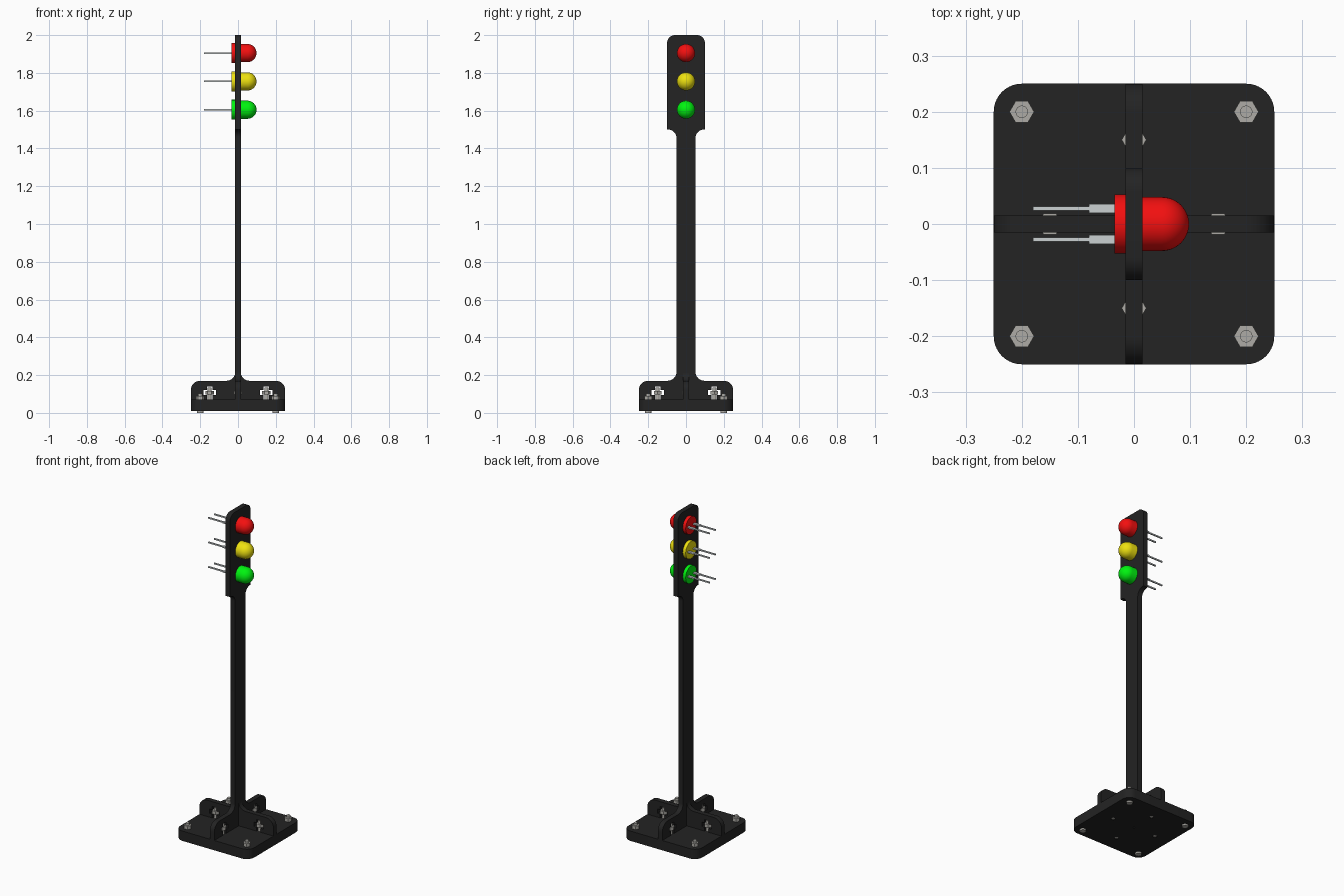
import bpy, bmesh
from math import pi, sin, cos, radians
from mathutils import Vector, Matrix

if "Cube" in bpy.data.objects:
    bpy.data.objects.remove(bpy.data.objects["Cube"])


def material(name, rgb):
    m = bpy.data.materials.new(name)
    m.diffuse_color = (*rgb, 1)
    m.use_nodes = True
    m.node_tree.nodes["Principled BSDF"].inputs["Base Color"].default_value = m.diffuse_color
    return m


BLACK = material("black_acrylic", (0.017, 0.017, 0.017))
STEEL = material("steel", (0.42, 0.41, 0.38))
LEAD = material("lead_metal", (0.6, 0.64, 0.65))
COLOURS = {"red": (0.9, 0.005, 0.005), "yellow": (0.85, 0.75, 0.005),
           "green": (0.0, 0.9, 0.005)}


def finish(ob, mat):
    ob.data.materials.clear()
    ob.data.materials.append(mat)
    bpy.ops.object.select_all(action='DESELECT')
    ob.select_set(True)
    bpy.context.view_layer.objects.active = ob
    if ob.type == 'CURVE':
        bpy.ops.object.convert(target='MESH')
    bpy.ops.object.shade_smooth_by_angle(angle=radians(30))
    return bpy.context.object


def rounded(points, n=10):
    """Outline from (u, v) or (u, v, radius) corners."""
    out = []
    for i, q in enumerate(points):
        p = Vector(q[:2])
        if len(q) < 3:
            out.append(p)
            continue
        r = q[2]
        a = (Vector(points[i - 1][:2]) - p).normalized()
        b = (Vector(points[(i + 1) % len(points)][:2]) - p).normalized()
        for k in range(n + 1):
            t = k / n * pi / 2
            out.append(p + r * (a + b - cos(t) * b - sin(t) * a))
    return out


def circle(x, y, r, n=24):
    return [Vector((x + r * cos(2 * pi * k / n), y + r * sin(2 * pi * k / n))) for k in range(n)]


def sheet(name, loops, thickness, mat, loc=(0, 0, 0), rot=(0, 0, 0)):
    """Flat cut sheet; loops after the first are holes."""
    cu = bpy.data.curves.new(name, 'CURVE')
    cu.dimensions = '2D'
    cu.fill_mode = 'BOTH'
    cu.extrude = thickness / 2
    for loop in loops:
        s = cu.splines.new('POLY')
        s.points.add(len(loop) - 1)
        for pt, v in zip(s.points, loop):
            pt.co = (v.x, v.y, 0, 1)
        s.use_cyclic_u = True
    ob = bpy.data.objects.new(name, cu)
    bpy.context.collection.objects.link(ob)
    ob.location, ob.rotation_euler = loc, rot
    return finish(ob, mat)


def lathe(name, profile, steps, mat, loc, rot=(0, 0, 0)):
    """Turn (radius, height) points round z."""
    bm = bmesh.new()
    vs = [bm.verts.new((r, 0, z)) for r, z in profile]
    edges = [bm.edges.new(e) for e in zip(vs, vs[1:])]
    bmesh.ops.spin(bm, geom=vs + edges, cent=(0, 0, 0), axis=(0, 0, 1),
                   angle=2 * pi, steps=steps, use_duplicate=False)
    bmesh.ops.remove_doubles(bm, verts=bm.verts, dist=1e-5)
    bmesh.ops.recalc_face_normals(bm, faces=bm.faces)
    me = bpy.data.meshes.new(name)
    bm.to_mesh(me)
    bm.free()
    ob = bpy.data.objects.new(name, me)
    bpy.context.collection.objects.link(ob)
    ob.location, ob.rotation_euler = loc, rot
    return finish(ob, mat)


def rod(name, r, z0, z1, xy, steps=24):
    return lathe(name, [(0, z0), (r, z0), (r, z1), (0, z1)], steps, STEEL, (*xy, 0))


def mirrored(half):
    return half + [(-p[0], *p[1:]) for p in reversed(half)]


corners = [(sx * 0.2, sy * 0.2) for sx in (-1, 1) for sy in (-1, 1)]
mids = [(0.15, 0), (-0.15, 0), (0, 0.15), (0, -0.15)]

# Base plate with screw holes
outline = rounded([(-.25, -.25, .05), (.25, -.25, .05), (.25, .25, .05), (-.25, .25, .05)])
holes = [circle(x, y, 0.012) for x, y in corners + mids] + [circle(0, 0, 0.005)]
sheet("base_plate", [outline] + holes, 0.06, BLACK, (0, 0, 0.04))

# Foot outline with nut slots, shared by both upright sheets
foot = [(.136, .07), (.136, .094), (.117, .094), (.117, .12), (.136, .12), (.136, .14),
        (.164, .14), (.164, .12), (.183, .12), (.183, .094), (.164, .094), (.164, .07),
        (.25, .07), (.25, .17, .05)]
post = foot + [(.05, .17, .048), (.05, 1.5, .045), (.1, 1.5), (.1, 2.0, .042)]
brace = foot + [(.015, .17, .045), (.015, .218)]
sheet("signal_post", [rounded(mirrored(post))], 0.03, BLACK, rot=(pi / 2, 0, pi / 2))
sheet("cross_brace", [rounded(mirrored(brace))], 0.03, BLACK, rot=(pi / 2, 0, 0))

# Bolts and hex nuts
for xy in corners:
    rod("corner_bolt", 0.011, 0.005, 0.103, xy)
    rod("corner_bolt_head", 0.018, 0.0, 0.01, xy)
    rod("corner_nut", 0.022, 0.07, 0.09, xy, 6)
for xy in mids:
    rod("brace_bolt", 0.011, 0.012, 0.135, xy)
    rod("brace_nut", 0.022, 0.097, 0.117, xy, 6)

# Signal lamps, each with a flange, a dome and two stepped leads
dome = [(.048 * cos(k / 12 * pi / 2), .05 + .048 * sin(k / 12 * pi / 2)) for k in range(12)]
lamp = [(0, -.035), (.053, -.035), (.053, -.015), (.048, -.015)] + dome + [(0, .098)]
lead = [Vector(p) for p in [(-.18, -.0035), (-.08, -.0035), (-.08, -.008), (-.03, -.008),
                            (-.03, .008), (-.08, .008), (-.08, .0035), (-.18, .0035)]]
for (name, rgb), z in zip(COLOURS.items(), (1.905, 1.755, 1.605)):
    lathe(name + "_lamp", lamp, 40, material(name, rgb), (0, 0, z), (0, pi / 2, 0))
    for y in (-.028, .028):
        sheet(name + "_lead", [lead], 0.008, LEAD, (0, y, z))
